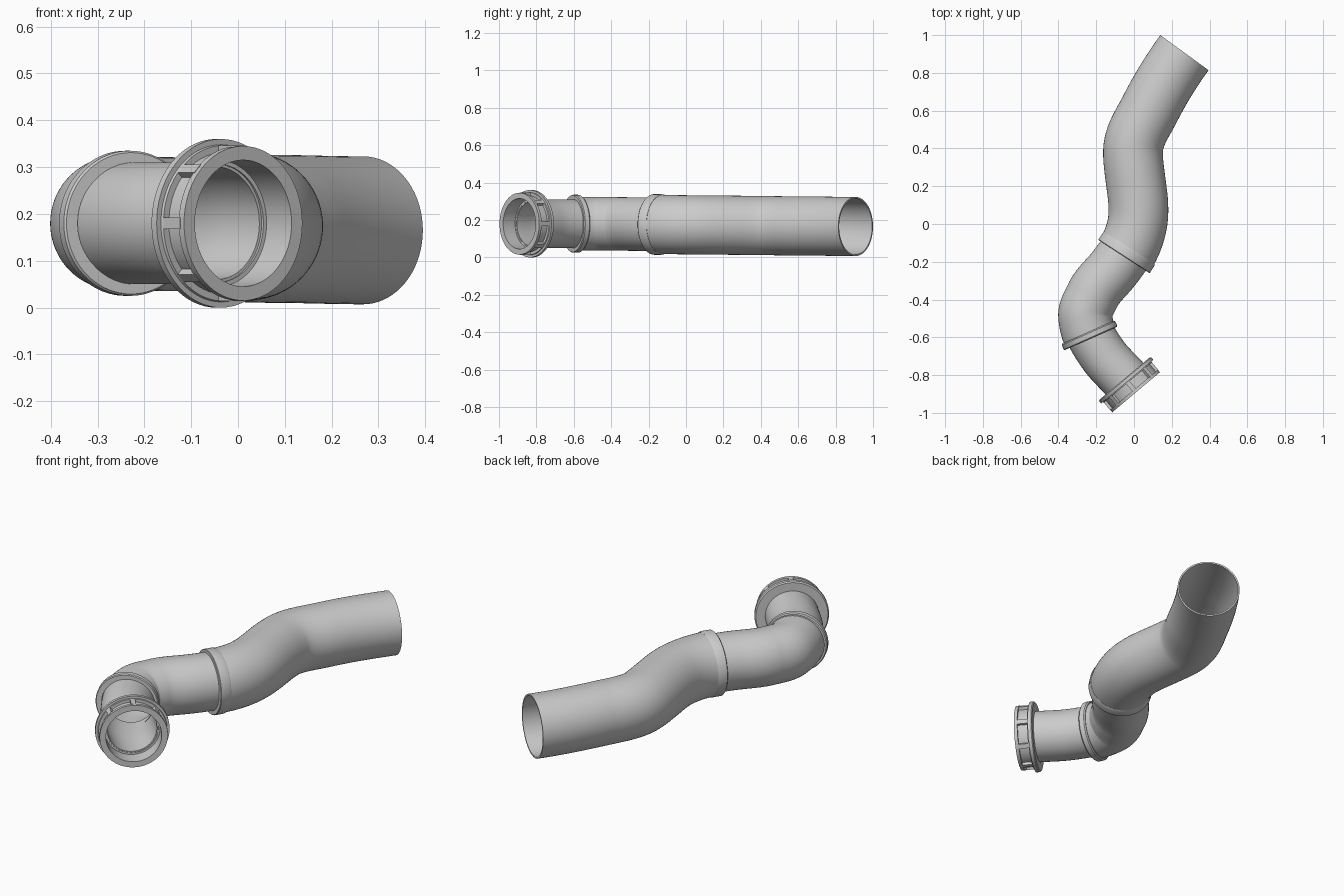
import bpy, bmesh
from math import sin, cos, pi, radians
from mathutils import Vector
from mathutils.geometry import interpolate_bezier

if "Cube" in bpy.data.objects:
    bpy.data.objects.remove(bpy.data.objects["Cube"])

SIDES = 72


def heading(deg):
    return Vector((cos(radians(deg)), sin(radians(deg)), 0))


def finish(name, bm):
    bmesh.ops.recalc_face_normals(bm, faces=bm.faces)
    mesh = bpy.data.meshes.new(name)
    bm.to_mesh(mesh)
    bm.free()
    ob = bpy.data.objects.new(name, mesh)
    bpy.context.collection.objects.link(ob)
    bpy.ops.object.select_all(action='DESELECT')
    ob.select_set(True)
    bpy.context.view_layer.objects.active = ob
    bpy.ops.object.shade_smooth_by_angle(angle=radians(32))
    return ob


def skin(name, rings):
    """Closed loop of round sections; each ring is (centre, tangent, radius)."""
    bm = bmesh.new()
    loops = []
    for c, t, r in rings:
        side = Vector((-t.y, t.x, 0)).normalized()
        loops.append([bm.verts.new(c + side * r * cos(2 * pi * i / SIDES)
                                   + Vector((0, 0, r * sin(2 * pi * i / SIDES))))
                      for i in range(SIDES)])
    for a, b in zip(loops, loops[1:] + loops[:1]):
        for i in range(SIDES):
            j = (i + 1) % SIDES
            bm.faces.new((a[i], a[j], b[j], b[i]))
    return finish(name, bm)


def bent_pipe(name, nodes, r_out, r_in, steps=14):
    """Hollow pipe through nodes (x, y, z, heading in degrees)."""
    pts = []
    for a, b in zip(nodes, nodes[1:]):
        p, q = Vector(a[:3]), Vector(b[:3])
        h = (q - p).length / 3
        seg = interpolate_bezier(p, p + heading(a[3]) * h, q - heading(b[3]) * h, q, steps)
        pts += seg if not pts else seg[1:]
    tang = [(pts[min(i + 1, len(pts) - 1)] - pts[max(i - 1, 0)]) for i in range(len(pts))]
    tang[0], tang[-1] = heading(nodes[0][3]), heading(nodes[-1][3])
    outer = [(p, t, r_out) for p, t in zip(pts, tang)]
    inner = [(p, t, r_in) for p, t in zip(pts, tang)]
    return skin(name, outer + inner[::-1])


def turned_ring(name, start, deg, profile):
    """Lathe a closed (distance, radius) profile about a horizontal axis."""
    t = heading(deg)
    return skin(name, [(Vector(start) + t * s, t, r) for s, r in profile])


# Long S-shaped pipe
bent_pipe("long_pipe", [(0.267, 0.907, 0.165, 234), (0.085, 0.61, 0.168, 243),
                        (-0.005, 0.39, 0.170, 268), (0.006, 0.25, 0.172, 277),
                        (0.023, 0.05, 0.174, 267), (-0.05, -0.168, 0.176, 237)],
          0.158, 0.150)

# Collar at the joint of the long pipe and elbow
turned_ring("long_pipe_collar", (-0.023, -0.126, 0.176), 237,
            [(0, 0.15), (0, 0.158), (0.008, 0.162), (0.052, 0.162), (0.055, 0.159), (0.055, 0.138)])

# Elbow pipe
bent_pipe("elbow_pipe", [(-0.025, -0.125, 0.177, 233), (-0.12, -0.252, 0.178, 230),
                         (-0.22, -0.38, 0.179, 246), (-0.258, -0.49, 0.18, 275),
                         (-0.232, -0.595, 0.18, 294)], 0.143, 0.135)

# Elbow lip ring
turned_ring("elbow_lip", (-0.243, -0.573, 0.18), 294,
            [(0, 0.138), (0, 0.15), (0.006, 0.155), (0.031, 0.155), (0.036, 0.151), (0.036, 0.125)])

# Short inlet pipe
bent_pipe("inlet_pipe", [(-0.245, -0.56, 0.18, 298), (-0.155, -0.705, 0.18, 307),
                         (-0.045, -0.825, 0.18, 311)], 0.13, 0.12)

# Coupling nut: flange, recessed body, front rim and bore
nut_start, nut_deg = Vector((-0.05, -0.818, 0.18)), 310
turned_ring("coupling_nut", nut_start, nut_deg,
            [(0, 0.126), (0, 0.174), (0.005, 0.18), (0.022, 0.18), (0.022, 0.168),
             (0.028, 0.166), (0.028, 0.151), (0.078, 0.151), (0.078, 0.165),
             (0.095, 0.165), (0.095, 0.135), (0.012, 0.135), (0.012, 0.126)])

# Grip ribs around the nut
t = heading(nut_deg)
side, up = Vector((-t.y, t.x, 0)), Vector((0, 0, 1))
bm = bmesh.new()
for k in range(8):
    a = k * pi / 4
    out = side * cos(a) + up * sin(a)
    across = up * cos(a) - side * sin(a)
    for v in bmesh.ops.create_cube(bm, size=1)["verts"]:
        x, y, z = v.co
        v.co = nut_start + t * (0.052 + x * 0.062) + across * y * 0.024 + out * (0.156 + z * 0.02)
finish("nut_ribs", bm)
